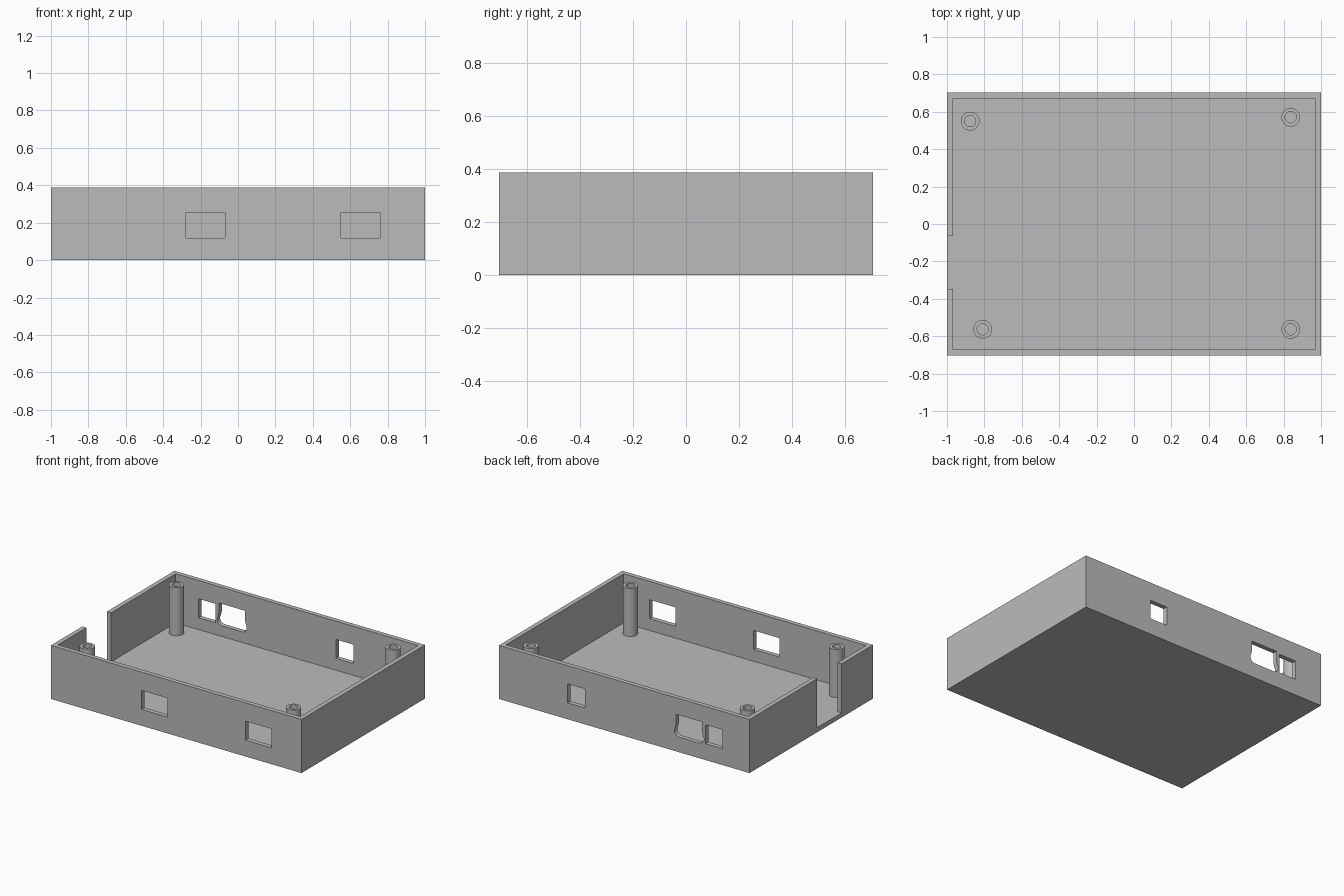
import bpy, bmesh, math

if "Cube" in bpy.data.objects:
    bpy.data.objects.remove(bpy.data.objects["Cube"])

W, D, H, T = 2.0, 1.408, 0.387, 0.033   # width, depth, height, wall thickness

grey = bpy.data.materials.new("plain grey")
grey.use_nodes = True
grey.diffuse_color = (0.5, 0.5, 0.5, 1)
grey.node_tree.nodes["Principled BSDF"].inputs["Base Color"].default_value = grey.diffuse_color


def to_object(name, bm):
    bmesh.ops.recalc_face_normals(bm, faces=bm.faces)
    mesh = bpy.data.meshes.new(name)
    bm.to_mesh(mesh)
    bm.free()
    mesh.materials.append(grey)
    obj = bpy.data.objects.new(name, mesh)
    bpy.context.collection.objects.link(obj)
    return obj


def box(name, x0, x1, y0, y1, z0, z1):
    bm = bmesh.new()
    bmesh.ops.create_cube(bm, size=1)
    for v in bm.verts:
        v.co = [lo + (c + 0.5) * (hi - lo)
                for c, lo, hi in zip(v.co, (x0, y0, z0), (x1, y1, z1))]
    return to_object(name, bm)


def prism(name, outline, y0, y1):
    """Extrude an (x, z) outline along y."""
    bm = bmesh.new()
    face = bm.faces.new([bm.verts.new((x, y0, z)) for x, z in outline])
    side = bmesh.ops.extrude_face_region(bm, geom=[face])["geom"]
    for v in side:
        if isinstance(v, bmesh.types.BMVert):
            v.co.y = y1
    return to_object(name, bm)


def cut(target, cutter):
    cutter.hide_render = True
    mod = target.modifiers.new("cut", "BOOLEAN")
    mod.operation, mod.solver, mod.object = "DIFFERENCE", "EXACT", cutter
    bpy.context.view_layer.objects.active = target
    bpy.ops.object.modifier_apply(modifier=mod.name)
    bpy.data.objects.remove(cutter)


# Open tray with a floor and four walls
tray = box("enclosure_tray", -W / 2, W / 2, -D / 2, D / 2, 0, H)
cut(tray, box("cavity", T - W / 2, W / 2 - T, T - D / 2, D / 2 - T, T, 1))

# Cable slot in the right wall, open at the top and level with the floor
cut(tray, box("cable_slot", -1.2, -0.9, -0.347, -0.065, T, 1))

# Rectangular ports: x range and the wall side
for x0, x1, side in ((-0.277, -0.07, -1), (0.552, 0.76, -1),
                     (0.312, 0.452, 1), (-0.784, -0.648, 1)):
    y = side * D / 2
    cut(tray, box("port", x0, x1, y - 0.1, y + 0.1, 0.118, 0.255))

# Wide port: straight top, flared sides, rounded lower corners
half = [(0.104, 0.268), (0.104, 0.2), (0.108, 0.18)]
for i in range(7):
    a = math.radians(20 - 110 * i / 6)
    half.append((0.08 + 0.038 * math.cos(a), 0.147 + 0.038 * math.sin(a)))
outline = [(-0.518 + x, z) for x, z in half] + [(-0.518 - x, z) for x, z in reversed(half)]
cut(tray, prism("wide_port", outline, 0.6, 0.8))


def post(name, x, y, outer=0.05, bore=0.03, top=0.38, sides=32):
    """Hollow screw post, lathed from a short profile."""
    bm = bmesh.new()
    profile = [(outer, T / 2), (outer, top), (bore, top), (bore, T + 0.01)]
    rings = [[bm.verts.new((x + r * math.cos(math.tau * i / sides),
                            y + r * math.sin(math.tau * i / sides), z))
              for i in range(sides)] for r, z in profile]
    for a, b in zip(rings, rings[1:]):
        for i in range(sides):
            j = (i + 1) % sides
            bm.faces.new((a[i], a[j], b[j], b[i]))
    bm.faces.new(rings[0])
    bm.faces.new(rings[-1])
    obj = to_object(name, bm)
    bpy.ops.object.select_all(action="DESELECT")
    obj.select_set(True)
    bpy.context.view_layer.objects.active = obj
    bpy.ops.object.shade_smooth_by_angle(angle=math.radians(35))


# Four screw posts near the corners
post("post_back_right", -0.876, 0.55)
post("post_back_left", 0.838, 0.571)
post("post_front_right", -0.809, -0.563)
post("post_front_left", 0.838, -0.563)
